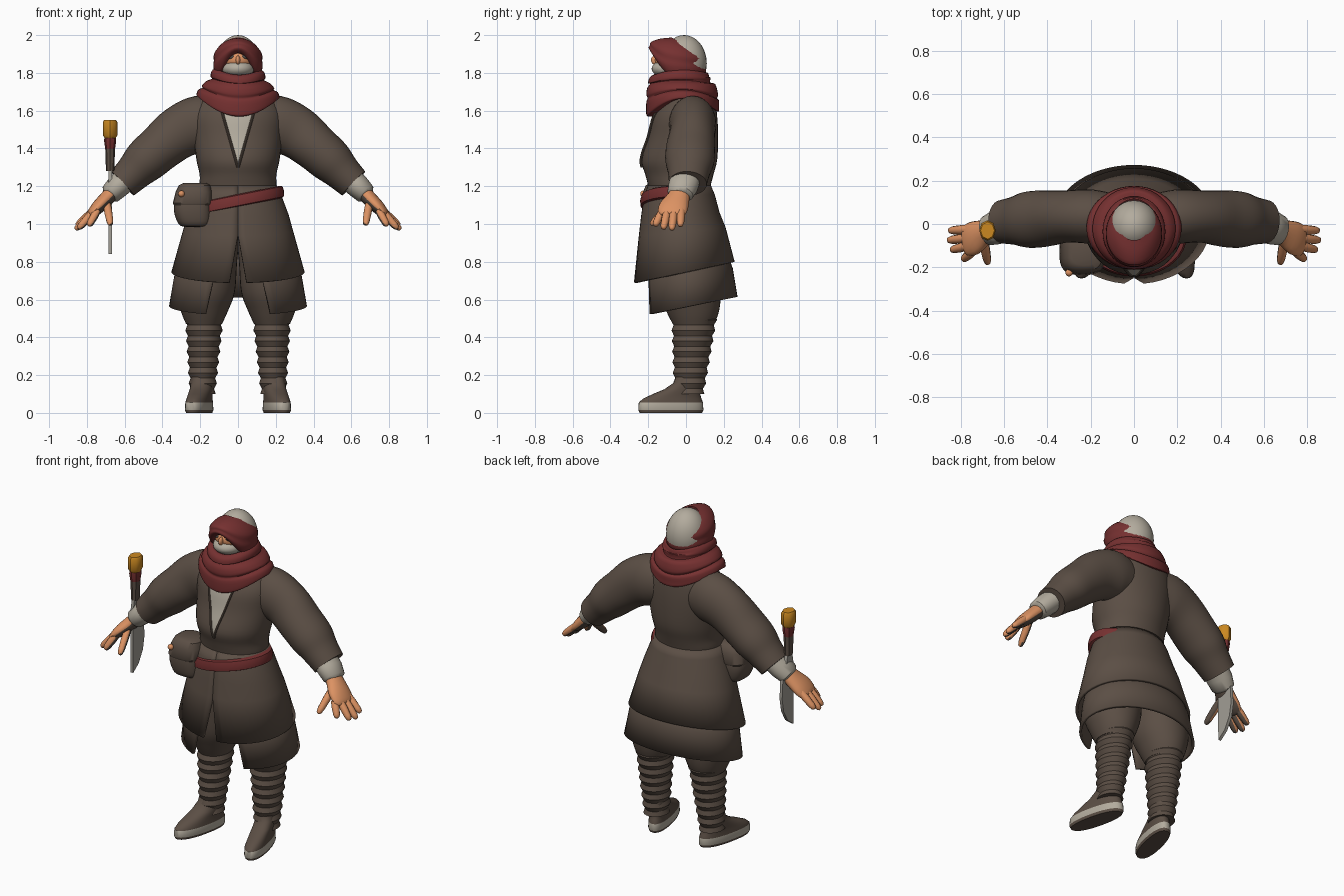
import bpy, bmesh, math
from mathutils import Vector

cube = bpy.data.objects.get("Cube")
if cube:
    bpy.data.objects.remove(cube, do_unlink=True)


def material(name, r, g, b):
    m = bpy.data.materials.new(name)
    m.use_nodes = True
    m.diffuse_color = (r, g, b, 1)
    for node in m.node_tree.nodes:
        if node.type == 'BSDF_PRINCIPLED':
            node.inputs["Base Color"].default_value = (r, g, b, 1)
            node.inputs["Roughness"].default_value = 0.9
    return m


BROWN = material("brown_cloth", .105, .077, .059)
RED = material("red_cloth", .18, .03, .03)
LINEN = material("pale_linen", .45, .41, .34)
SKIN = material("skin", .72, .29, .125)
GOLD = material("gold", .6, .25, .015)
STEEL = material("steel", .36, .34, .30)
GREY = material("dark_grey", .08, .075, .07)


def finish(name, bm, mats, rule=None, thick=0):
    """Turn a bmesh into a shaded object; rule picks a material per face."""
    bmesh.ops.recalc_face_normals(bm, faces=bm.faces)
    if rule:
        for f in bm.faces:
            f.material_index = rule(f)
    mesh = bpy.data.meshes.new(name)
    bm.to_mesh(mesh)
    bm.free()
    for m in mats:
        mesh.materials.append(m)
    ob = bpy.data.objects.new(name, mesh)
    bpy.context.collection.objects.link(ob)
    bpy.ops.object.select_all(action='DESELECT')
    ob.select_set(True)
    bpy.context.view_layer.objects.active = ob
    bpy.ops.object.shade_smooth_by_angle(angle=math.radians(42))
    if thick:
        mod = ob.modifiers.new("thickness", 'SOLIDIFY')
        mod.thickness, mod.offset = thick, 0
    return ob


def loft(name, rings, mats, closed=True, caps=True, rule=None, thick=0):
    bm = bmesh.new()
    vs = [[bm.verts.new(p) for p in r] for r in rings]
    n = len(vs[0])
    for a, b in zip(vs, vs[1:]):
        for j in range(n if closed else n - 1):
            k = (j + 1) % n
            bm.faces.new((a[j], a[k], b[k], b[j]))
    if closed and caps:
        bm.faces.new(vs[0])
        bm.faces.new(vs[-1])
    return finish(name, bm, mats, rule, thick)


def smooth_rows(rows, steps=4):
    """Catmull-Rom resampling of rows of numbers."""
    out = []
    for i in range(len(rows) - 1):
        p = [rows[max(i - 1, 0)], rows[i], rows[i + 1], rows[min(i + 2, len(rows) - 1)]]
        for s in range(steps):
            t = s / steps
            out.append([b + .5 * t * (c - a + t * (2*a - 5*b + 4*c - d + t * (3*(b - c) + d - a)))
                        for a, b, c, d in zip(*p)])
    return out + [list(rows[-1])]


def ring(cx, cy, z, rx, ry, tilt_y=0, gap=0, tilt_x=0, power=2, n=36):
    """Horizontal oval that starts at the front, with an optional front gap."""
    pts = []
    for j in range(n):
        t = j / (n - 1) if gap is not None else j / n
        g = gap or 0
        a = -math.pi / 2 + g + t * 2 * (math.pi - g)
        c, s = math.cos(a), math.sin(a)
        x = cx + rx * math.copysign(abs(c) ** (2 / power), c)
        y = cy + ry * math.copysign(abs(s) ** (2 / power), s)
        pts.append(Vector((x, y, z + tilt_y * y + tilt_x * x)))
    return pts


def oval(cx, cy, z, rx, ry, **kw):
    return ring(cx, cy, z, rx, ry, gap=None, **kw)


def flip(rings, side):
    return [[Vector((p.x * side, p.y, p.z)) for p in r] for r in rings]


def tube(rows, n=20):
    """Rings across a path; rows are x, y, z, width along y, other width."""
    cs = [Vector(r[:3]) for r in rows]
    out = []
    for i, r in enumerate(rows):
        t = (cs[min(i + 1, len(cs) - 1)] - cs[max(i - 1, 0)]).normalized()
        u = Vector((0, 1, 0))
        u = (u - t * u.dot(t)).normalized()
        v = t.cross(u)
        out.append([cs[i] + u * r[3] * math.cos(a) + v * r[4] * math.sin(a)
                    for a in (2 * math.pi * j / n for j in range(n))])
    return out


def ball(name, centre, size, mat):
    bm = bmesh.new()
    bmesh.ops.create_uvsphere(bm, u_segments=28, v_segments=18, radius=1)
    for v in bm.verts:
        v.co = Vector(c + k * s for c, k, s in zip(centre, v.co, size))
    return finish(name, bm, [mat])


# Coat body
torso = smooth_rows([(0, -.035, 1.14, .19, .155), (0, -.035, 1.2, .203, .165),
                     (0, -.035, 1.26, .203, .18), (0, -.035, 1.34, .22, .2),
                     (0, -.015, 1.46, .235, .185), (0, -.005, 1.57, .24, .17),
                     (0, .01, 1.65, .2, .14), (0, .0, 1.73, .1, .1)])
loft("coat_body", [oval(*r) for r in torso], [BROWN])


def chest_y(x, z):
    for a, b in zip(torso, torso[1:]):
        if a[2] <= z <= b[2]:
            t = (z - a[2]) / (b[2] - a[2])
            cy, rx, ry = (a[k] + t * (b[k] - a[k]) for k in (1, 3, 4))
            return cy - ry * math.sqrt(1 - (x / rx) ** 2)


# Shirt showing in the open neck, edged by lapels
shirt = []
for i in range(13):
    z, half = 1.6 - .3 * i / 12, .085 * (1 - i / 12) + .001
    shirt.append([Vector((x, chest_y(x, z) - .005, z))
                  for x in (half * k / 4 for k in range(-4, 5))])
loft("shirt_front", shirt, [LINEN], closed=False)
for side, label in ((1, "left"), (-1, "right")):
    edge = [(*r[-1], .007, .007) for r in shirt]
    loft(label + "_lapel", flip(tube(edge, 8), side), [BROWN])

# Upper and lower skirts, open at the front
upper = [(0, -.035, 1.2, .198, .16, 0, 0), (0, -.035, 1.15, .222, .18, .02, 0),
         (0, -.03, 1.05, .26, .2, .05, 0), (0, -.02, .96, .285, .222, .1, .003),
         (0, -.01, .745, .345, .26, .21, .13)]
loft("upper_skirt", [ring(*r, n=49) for r in upper], [BROWN], closed=False, thick=.016)
lower = [(0, .0, .86, .29, .2, .1, .42), (0, .015, .72, .33, .225, .18, .42),
         (0, .025, .56, .357, .24, .2, .5)]
loft("lower_skirt", [ring(*r, n=49) for r in lower], [BROWN], closed=False, thick=.016)

# Slanted belt, tucked under the coat at the back
belt = [(1.09, -.012), (1.097, .006), (1.125, .008), (1.152, 0), (1.158, -.015)]
loft("belt", [oval(0, -.055, z, .236 + d, .18 + d, tilt_x=.2) for z, d in belt], [RED])

# Hip pouch with flap and button
pouch = smooth_rows([(-.225, -.13, .985, .05, .05), (-.23, -.13, 1.0, .085, .085),
                     (-.24, -.13, 1.08, .1, .1), (-.235, -.13, 1.17, .085, .09),
                     (-.23, -.13, 1.2, .07, .075)])
loft("pouch", [oval(*r, power=3) for r in pouch], [BROWN])
flap = [(1.1, .1), (1.11, .106), (1.17, .097), (1.205, .083), (1.217, .06)]
loft("pouch_flap", [oval(-.24 + (z - 1.1) * .1, -.13, z, r, r, power=3) for z, r in flap], [BROWN])
ball("pouch_button", (-.3, -.225, 1.16), (.017, .017, .017), SKIN)

for side, label in ((1, "left"), (-1, "right")):
    # Sleeve and shirt cuff
    sleeve = smooth_rows([(.1, .03, 1.53, .11, .13), (.2, .035, 1.53, .125, .15),
                          (.31, .035, 1.485, .12, .14), (.41, .025, 1.405, .13, .125),
                          (.49, .02, 1.335, .13, .118), (.55, .015, 1.275, .112, .1),
                          (.612, .01, 1.215, .1, .088)])
    loft(label + "_sleeve", flip(tube(sleeve, 28), side), [BROWN])
    cuff = [(.58, .0, 1.25, .08, .065), (.635, -.015, 1.2, .08, .064),
            (.675, -.03, 1.16, .07, .056), (.685, -.033, 1.15, .05, .04)]
    loft(label + "_shirt_cuff", flip(tube(cuff), side), [LINEN])

    # Hand with a darker palm side
    palm_dir = Vector((-.7 * side, 0, -.7))

    def palm_rule(f):
        return 1 if f.normal.dot(palm_dir) > .45 else 0

    palm = smooth_rows([(.655, -.03, 1.18, .05, .04), (.69, -.04, 1.14, .06, .04),
                        (.74, -.065, 1.09, .078, .036), (.775, -.08, 1.055, .07, .025),
                        (.785, -.083, 1.045, .05, .014)], 3)
    loft(label + "_palm", flip(tube(palm), side), [SKIN, BROWN], rule=palm_rule)
    digits = [("little_finger", (.76, -.025, 1.075), (.855, -.03, .99)),
              ("ring_finger", (.77, -.065, 1.065), (.86, -.075, .97)),
              ("middle_finger", (.765, -.1, 1.065), (.845, -.12, .975)),
              ("index_finger", (.745, -.125, 1.07), (.79, -.165, .99)),
              ("thumb", (.695, -.075, 1.11), (.675, -.185, .995))]
    for finger, base, tip in digits:
        b, e = Vector(base), Vector(tip)
        rows = [(*b.lerp(e, t), r, r) for t, r in
                ((0, .021), (.4, .022), (.8, .019), (.95, .014), (1, .006))]
        loft(label + "_" + finger, flip(tube(rows, 10), side), [SKIN, BROWN], rule=palm_rule)

    # Baggy trousers and wrapped shin
    thigh = smooth_rows([(.12, .0, .95, .13, .15), (.15, .01, .8, .145, .165),
                         (.172, .02, .64, .155, .165), (.178, .035, .54, .125, .14),
                         (.18, .04, .47, .095, .11)])
    loft(label + "_trouser", flip([oval(*r) for r in thigh], side), [BROWN])
    shin = []
    for i in range(16):
        t = i / 15
        fold = .006 * (1 if i % 2 else -1)
        shin.append(oval(.178 + .01 * t, .045 - .03 * t, .52 - .42 * t,
                         .1 - .036 * t + fold, .118 - .042 * t + fold))
    loft(label + "_shin_wrap", flip(shin, side), [BROWN])

    # Shoe turned outward, with a pale sole band
    shoe = [(-.08, 0, .056, .165), (-.08, .015, .062, .172), (-.08, .055, .06, .17),
            (-.073, .075, .057, .155), (-.05, .1, .057, .125), (-.02, .125, .058, .095),
            (.012, .16, .06, .076), (.015, .19, .057, .07)]
    rings = [oval(.188, cy, z, rx, ry, power=2.3) for cy, z, rx, ry in shoe]
    for r in rings:
        for p in r:
            p.x -= p.y * .22
    loft(label + "_shoe", flip(rings, side), [BROWN, LINEN],
         rule=lambda f: 1 if .015 < f.calc_center_median().z < .055 else 0)

# Head, face and veil
ball("head", (0, -.01, 1.85), (.115, .12, .15), LINEN)
ball("face", (0, -.08, 1.87), (.085, .085, .06), SKIN)
ball("veil", (0, -.09, 1.822), (.085, .092, .05), LINEN)
ball("nose", (0, -.165, 1.868), (.012, .02, .024), SKIN)
for side, label in ((1, "left"), (-1, "right")):
    ball(label + "_eye", (.037 * side, -.148, 1.885), (.022, .012, .012), GREY)

# Head wrap: high over the brow, low at the nape
wrap = smooth_rows([(0, -.02, .09, .095), (.02, -.035, .115, .132), (.3, -.045, .13, .152),
                    (.5, -.045, .128, .146), (.72, -.04, .127, .145), (.93, -.02, .1, .115),
                    (1, 0, .07, .075)], 3)
rings = []
for t, cy, rx, ry in wrap:
    pts = oval(0, cy, 0, rx, ry, n=44)
    for p in pts:
        front = (cy - p.y) / ry
        low = 1.78 + .125 * max(0, front) ** 3
        high = 1.945 + .042 * front
        p.z = low + (high - low) * t
    rings.append(pts)
loft("head_wrap", rings, [RED], caps=False)

# Neck scarf: stacked folds that hang to a point front and back
# rows: z, centre y, x radius, y radius, front drop, back drop
scarf = smooth_rows([(1.77, -.02, .09, .1, 0, 0), (1.82, -.025, .115, .14, .03, .02),
                     (1.805, -.035, .14, .158, .03, .03), (1.775, -.035, .145, .165, .03, .0),
                     (1.765, -.03, .138, .158, .02, .02), (1.75, -.025, .17, .18, .03, .01),
                     (1.725, -.02, .192, .19, .04, .04), (1.715, -.02, .188, .183, .05, .05),
                     (1.705, -.018, .21, .192, .06, .05), (1.68, -.018, .22, .193, .09, .06),
                     (1.67, -.015, .212, .188, .1, .075), (1.67, -.01, .17, .15, .1, .07)], 3)
rings = []
for z, cy, rx, ry, front_drop, back_drop in scarf:
    pts = oval(0, cy, z, rx, ry, n=44)
    for p in pts:
        f = (p.y - cy) / ry
        p.z -= (front_drop if f < 0 else back_drop) * f * f + .03 * p.x
    rings.append(pts)
loft("neck_scarf", rings, [RED], caps=False)

# Knife: pommel, binding, grip and blade
kx, ky = -.677, -.03
for name, mat, rows in (
        ("knife_pommel", GOLD, ((1.455, .03), (1.47, .038), (1.54, .038), (1.55, .032))),
        ("knife_binding", RED, ((1.39, .025), (1.44, .032), (1.46, .03))),
        ("knife_grip", BROWN, ((1.28, .022), (1.4, .026)))):
    loft(name, [oval(kx, ky, z, r, r * 1.25, n=8) for z, r in rows], [mat])
outline = [(-.05, 1.3), (-.01, 1.3), (0, 1.24), (.035, 1.2), (.045, 1.03),
           (.03, .95), (-.01, .88), (-.065, .84), (-.068, 1.2)]
loft("knife_blade", [[Vector((kx + d, y, z)) for y, z in outline] for d in (-.009, .009)], [STEEL])
